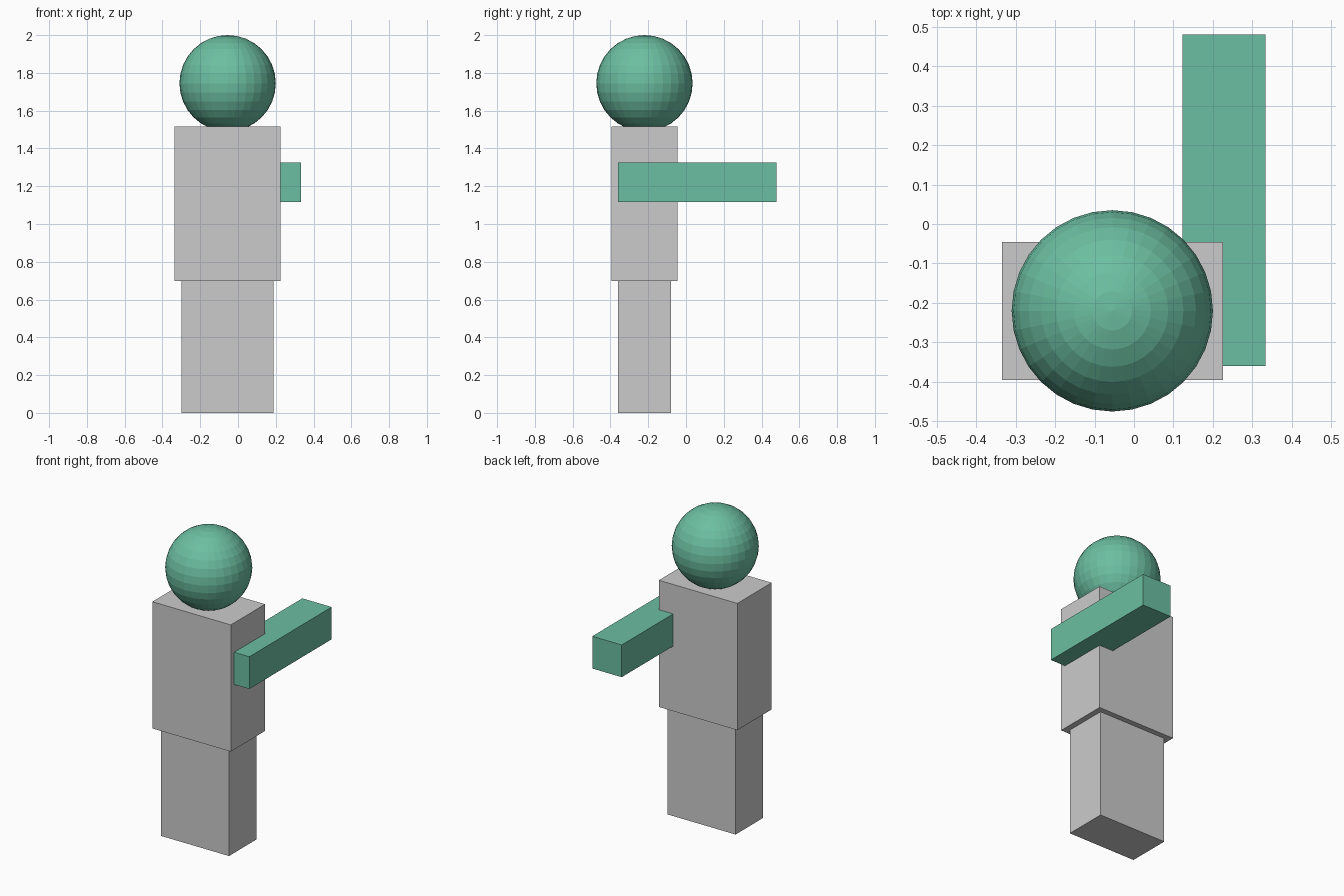
import bpy

if "Cube" in bpy.data.objects:
    bpy.data.objects.remove(bpy.data.objects["Cube"])

CX, CY = -0.055, -0.22  # body axis

green = bpy.data.materials.new("green")
green.diffuse_color = (0.15, 0.52, 0.36, 1)
green.use_nodes = True
green.node_tree.nodes["Principled BSDF"].inputs["Base Color"].default_value = green.diffuse_color


def box(name, x, y, z, mat=None):
    """Box from (min, max) ranges on each axis."""
    bpy.ops.mesh.primitive_cube_add(size=1, location=[sum(r) / 2 for r in (x, y, z)])
    ob = bpy.context.object
    ob.name = name
    ob.scale = [r[1] - r[0] for r in (x, y, z)]
    bpy.ops.object.transform_apply(location=False, rotation=False, scale=True)
    if mat:
        ob.data.materials.append(mat)
    return ob


# Legs block and torso
box("legs", (CX - 0.243, CX + 0.243), (CY - 0.14, CY + 0.14), (0, 0.70))
box("torso", (CX - 0.28, CX + 0.28), (CY - 0.175, CY + 0.175), (0.697, 1.515))

# Single arm reaching backward along +y, partly sunk into the torso
box("arm", (0.123, 0.333), (-0.36, 0.48), (1.117, 1.325), green)

# Faceted head
bpy.ops.mesh.primitive_uv_sphere_add(segments=32, ring_count=16, radius=0.255,
                                     location=(CX, CY, 1.745))
head = bpy.context.object
head.name = "head"
head.data.materials.append(green)
